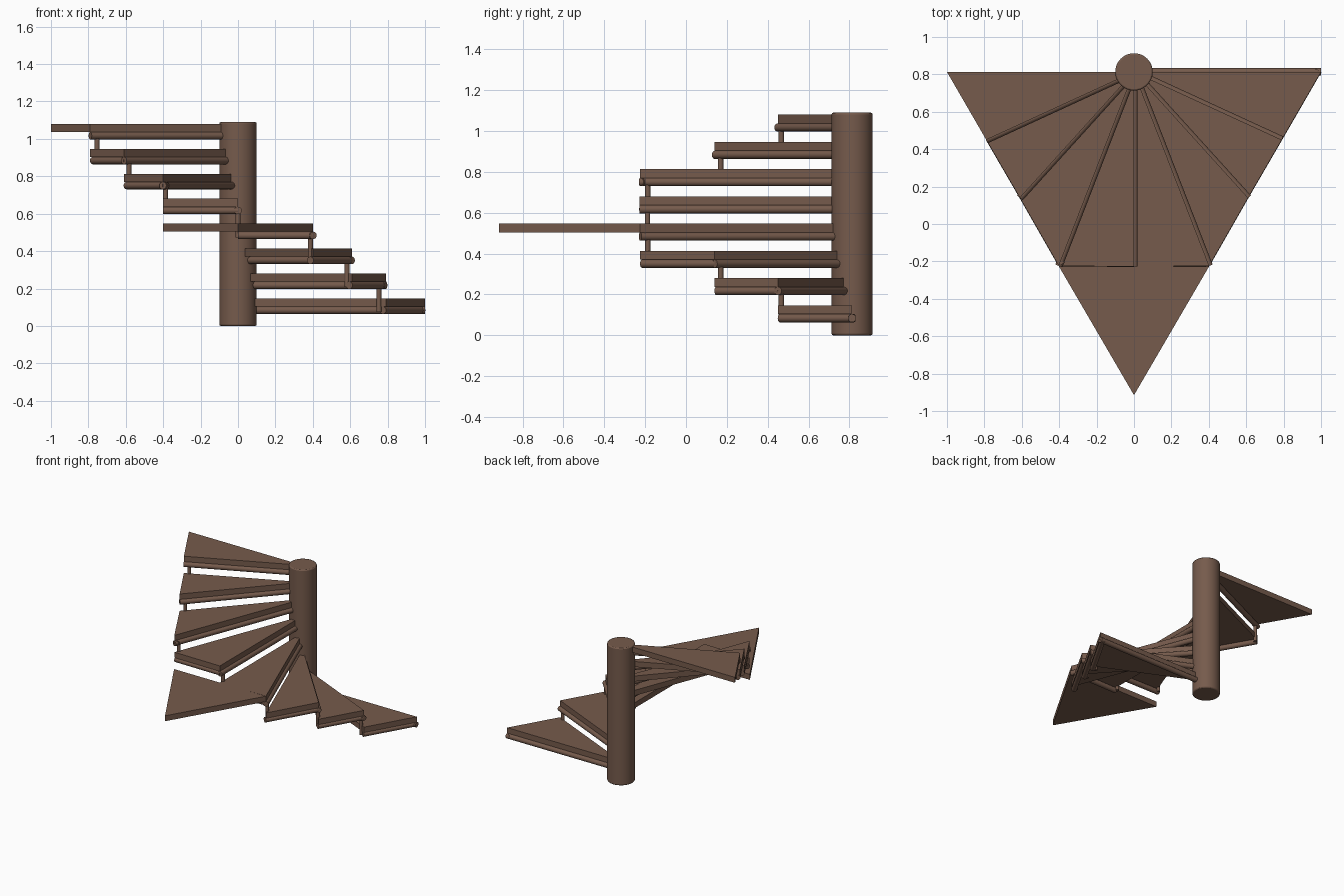
import bpy, bmesh, math
from mathutils import Vector

if "Cube" in bpy.data.objects:
    bpy.data.objects.remove(bpy.data.objects["Cube"])

wood = bpy.data.materials.new("brown wood")
wood.diffuse_color = (0.18, 0.104, 0.072, 1)
wood.use_nodes = True
wood.node_tree.nodes["Principled BSDF"].inputs["Base Color"].default_value = wood.diffuse_color

CENTRE = Vector((0, 0.813))
# outer ends of the radial lines, from the bottom tread round to the top
RIM = [(1, 0.813), (0.79, 0.45), (0.61, 0.14), (0.402, -0.224), (0, -0.228)]
RIM = [Vector(p) for p in RIM]
RIM += [Vector((-p.x, p.y)) for p in reversed(RIM[:-1])]
BASE, STEP, THICK, R = 0.104, 0.1333, 0.043, 0.02


def finish(bm, name, smooth=False):
    bmesh.ops.recalc_face_normals(bm, faces=bm.faces)
    me = bpy.data.meshes.new(name)
    bm.to_mesh(me)
    bm.free()
    me.materials.append(wood)
    ob = bpy.data.objects.new(name, me)
    bpy.context.collection.objects.link(ob)
    if smooth:
        bpy.ops.object.select_all(action='DESELECT')
        ob.select_set(True)
        bpy.context.view_layer.objects.active = ob
        bpy.ops.object.shade_smooth_by_angle(angle=math.radians(35))
    return ob


def slab(name, pts, z, h):
    """Flat board extruded from a plan outline."""
    bm = bmesh.new()
    face = bm.faces.new([bm.verts.new((p[0], p[1], z)) for p in pts])
    ext = bmesh.ops.extrude_face_region(bm, geom=[face])
    bmesh.ops.translate(bm, vec=(0, 0, h),
                        verts=[v for v in ext["geom"] if isinstance(v, bmesh.types.BMVert)])
    return finish(bm, name)


def rod(name, a, b, r, sides=20):
    """Round bar between two points."""
    a, b = Vector(a), Vector(b)
    d = b - a
    bm = bmesh.new()
    bmesh.ops.create_cone(bm, cap_ends=True, segments=sides, radius1=r, radius2=r, depth=d.length)
    m = d.to_track_quat('Z', 'Y').to_matrix().to_4x4()
    m.translation = (a + b) / 2
    bmesh.ops.transform(bm, matrix=m, verts=bm.verts)
    return finish(bm, name, True)


def at(p, z):
    return (p.x, p.y, z)


# central column with softened rims
column = rod("column", at(CENTRE, 0), at(CENTRE, 1.09), 0.1, 48)
bev = column.modifiers.new("soft rim", 'BEVEL')
bev.width, bev.segments, bev.limit_method = 0.008, 2, 'ANGLE'

for i in range(8):
    z = BASE + STEP * i
    zb = z - R
    front, back = RIM[i], RIM[i + 1]
    n = i + 1
    # wedge tread and the bar under its front edge
    slab(f"tread_{n}", [CENTRE, front, back], z, THICK)
    rod(f"front_bar_{n}", at(CENTRE, zb), at(front, zb), R)
    if n < 8:
        # bar under the outer edge, just inside the rim
        along = (back - front).normalized()
        inward = Vector((along.y, -along.x))
        if inward.dot(CENTRE - front) < 0:
            inward = -inward
        off = inward * R * 0.9
        rod(f"outer_bar_{n}", at(front + off, zb), at(back + off, zb), R)
        # post carrying the next tread
        p = back + (CENTRE - back).normalized() * 0.04
        rod(f"post_{n}", at(p, zb - 0.01), at(p, zb + STEP), 0.013, 16)

# triangular landing in front of the fourth tread
slab("landing", [(-0.402, -0.226), (0, -0.915), (0.402, -0.226)], BASE + 3 * STEP, THICK)
